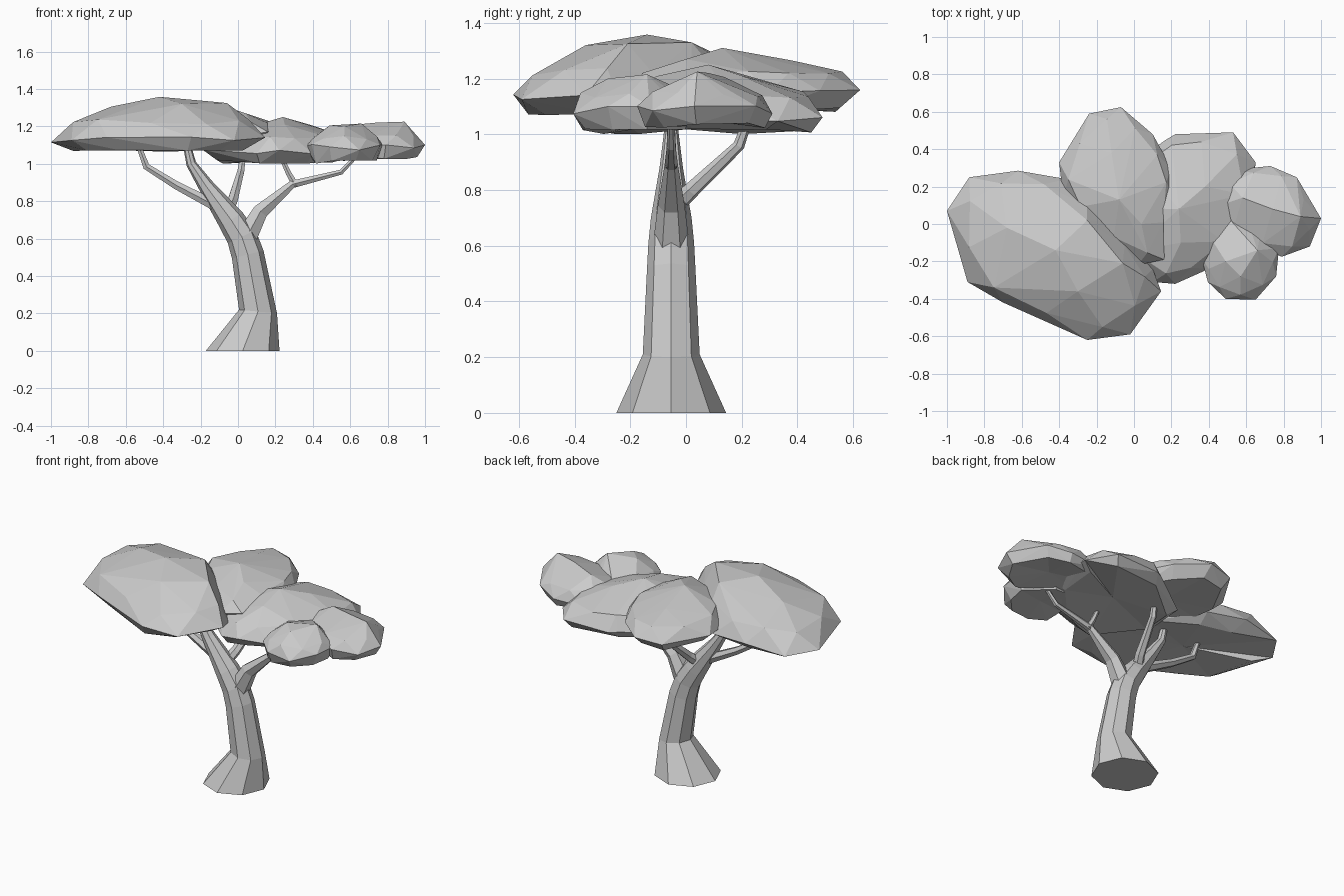
import bpy, bmesh, math, random
from mathutils import Vector

if "Cube" in bpy.data.objects:
    bpy.data.objects.remove(bpy.data.objects["Cube"])

random.seed(4)


def finish(bm, name):
    bmesh.ops.recalc_face_normals(bm, faces=bm.faces)
    me = bpy.data.meshes.new(name)
    bm.to_mesh(me)
    bm.free()
    ob = bpy.data.objects.new(name, me)
    bpy.context.collection.objects.link(ob)
    return ob


def limb(name, path, sides=6, upright=False):
    """Tapered tube along path points (x, y, z, radius)."""
    bm = bmesh.new()
    pts = [Vector(p[:3]) for p in path]
    rings = []
    for i, p in enumerate(pts):
        d1 = (p - pts[i - 1]).normalized() if i else Vector()
        d2 = (pts[i + 1] - p).normalized() if i < len(pts) - 1 else Vector()
        t = (d1 + d2).normalized()
        if upright and i == 0:
            t = Vector((0, 0, 1))
        u = Vector((0, 1, 0))
        u = (u - t * u.dot(t)).normalized()
        v = t.cross(u)
        r = path[i][3]
        rings.append([bm.verts.new(p + r * (u * math.cos(a) + v * math.sin(a)))
                      for a in (math.tau * k / sides for k in range(sides))])
    for a, b in zip(rings, rings[1:]):
        for k in range(sides):
            n = (k + 1) % sides
            bm.faces.new((a[k], a[n], b[n], b[k]))
    bm.faces.new(rings[0])
    bm.faces.new(rings[-1])
    return finish(bm, name)


def foliage(name, rim, rim_z, low_z, crown):
    """Faceted cushion: plan outline, shoulder and crown hull, gently arched underside."""
    bm = bmesh.new()
    n = len(rim)
    c = Vector((sum(p[0] for p in rim) / n, sum(p[1] for p in rim) / n))
    top = max(p[2] for p in crown)
    for i, p in enumerate(rim):
        p = Vector(p)
        m = (p + Vector(rim[(i + 1) % n])) / 2
        bm.verts.new((*p, rim_z + random.uniform(-.02, .02)))
        s = c + (p - c) * random.uniform(.78, .9)
        bm.verts.new((*s, low_z + random.uniform(0, .02)))
        s = c + (m - c) * .88
        bm.verts.new((*s, rim_z + (top - rim_z) * random.uniform(.36, .5)))
    for p in crown:
        bm.verts.new(p)
    res = bmesh.ops.convex_hull(bm, input=bm.verts)
    junk = {v for v in res["geom_interior"] + res["geom_unused"]
            if isinstance(v, bmesh.types.BMVert)}
    bmesh.ops.delete(bm, geom=list(junk), context='VERTS')
    # Arch the underside slightly
    bm.normal_update()
    under = [f for f in bm.faces if f.normal.z < -.93]
    for v in bmesh.ops.poke(bm, faces=bmesh.ops.dissolve_faces(bm, faces=under)["region"])["verts"]:
        v.co.z = low_z + .03
    return finish(bm, name)


# Trunk leaning into the main left bough
Y = -.053
limb("trunk", [(.025, Y, 0, .197), (.107, Y, .21, .102), (.052, Y, .515, .087),
               (.02, Y, .61, .082), (-.037, Y, .70, .073), (-.17, Y, .88, .042),
               (-.25, Y, 1.0, .027), (-.285, Y, 1.15, .018)], 8, True)

# Branches and twigs
limb("right_branch", [(.025, Y, .57, .07), (.12, Y, .745, .048), (.29, Y, .89, .024),
                      (.55, Y, .955, .016), (.66, Y, 1.07, .011)])
limb("right_twig", [(.31, Y, .88, .02), (.27, Y, .95, .017), (.22, Y, 1.06, .012)])
limb("left_branch", [(-.09, Y, .76, .034), (-.33, Y, .885, .025),
                     (-.49, Y, .985, .021), (-.54, Y, 1.12, .014)])
limb("back_branch", [(-.065, Y, .73, .034), (-.03, .02, .80, .03),
                     (.015, .19, .96, .021), (.035, .24, 1.1, .014)])

# Canopy cushions
foliage("canopy_left",
        [(-1, .07), (-.88, .25), (-.62, .285), (-.36, .24), (-.1, .02), (.1, -.24),
         (.145, -.36), (-.02, -.59), (-.25, -.62), (-.7, -.42), (-.89, -.31)],
        1.125, 1.06, [(-.42, -.14, 1.358), (-.06, -.21, 1.325), (-.25, .02, 1.33),
                      (-.68, -.02, 1.305), (-.3, -.36, 1.32)])
foliage("canopy_back",
        [(-.4, .33), (-.24, .59), (-.07, .625), (.1, .48), (.2, .3), (.21, .15),
         (.16, -.19), (.02, -.22), (-.25, .0), (-.38, .15)],
        1.16, 1.075, [(-.08, .13, 1.31), (-.12, .38, 1.265), (.04, 0, 1.27)])
foliage("canopy_middle",
        [(.17, .45), (.22, .48), (.53, .49), (.65, .33), (.62, .0), (.4, -.24),
         (.22, -.32), (.1, -.31), (-.19, -.05), (-.15, .22)],
        1.065, 1.0, [(.24, .08, 1.25), (.38, .2, 1.21), (.25, -.1, 1.21)])
foliage("canopy_right",
        [(.44, .18), (.53, .29), (.73, .31), (.87, .25), (1, .03), (.94, -.12),
         (.79, -.175), (.58, -.08), (.45, .04)],
        1.085, 1.02, [(.89, .04, 1.225), (.74, .08, 1.22), (.58, .14, 1.205)])
foliage("canopy_front",
        [(.43, .05), (.36, -.18), (.395, -.31), (.49, -.4), (.65, -.405),
         (.76, -.28), (.775, -.13), (.6, .04)],
        1.085, 1.0, [(.49, -.2, 1.205), (.66, -.14, 1.215), (.57, -.28, 1.2)])
